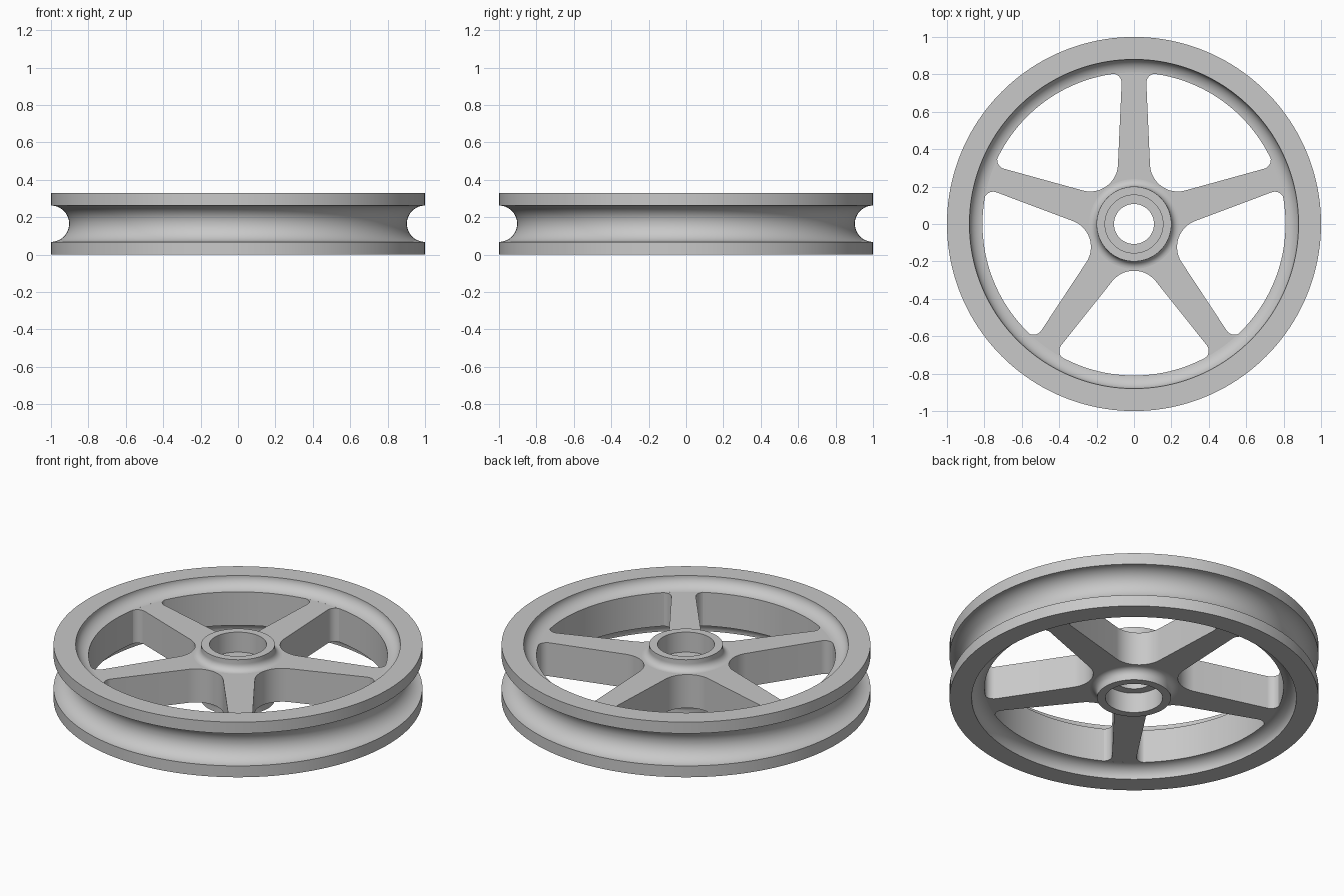
import bpy, bmesh
from math import sin, cos, radians, degrees, atan, atan2, sqrt

cube = bpy.data.objects.get("Cube")
if cube:
    bpy.data.objects.remove(cube, do_unlink=True)

HEIGHT = 0.33
MID = HEIGHT / 2
WEB_LOW, WEB_TOP = 0.065, 0.265

metal = bpy.data.materials.new("light grey metal")
metal.use_nodes = True
metal.diffuse_color = (0.58, 0.58, 0.58, 1)
metal.node_tree.nodes["Principled BSDF"].inputs["Base Color"].default_value = metal.diffuse_color


def polar(angle, radius, cx=0.0, cy=0.0):
    a = radians(angle)
    return cx + radius * cos(a), cy + radius * sin(a)


def arc(cx, cy, rx, ry, start, end, steps):
    """Elliptical arc points, angles in degrees."""
    angles = [radians(start + (end - start) * i / steps) for i in range(steps + 1)]
    return [(cx + rx * cos(a), cy + ry * sin(a)) for a in angles]


def smooth(obj):
    bpy.ops.object.select_all(action="DESELECT")
    obj.select_set(True)
    bpy.context.view_layer.objects.active = obj
    bpy.ops.object.shade_smooth_by_angle(angle=radians(28))


def lathe(name, half_profile, segments=160):
    """Revolve a closed (radius, z) profile, given for the upper half and mirrored."""
    profile = half_profile + [(r, HEIGHT - z) for r, z in reversed(half_profile)]
    bm = bmesh.new()
    rings = []
    for i in range(segments):
        c, s = polar(360 * i / segments, 1)
        rings.append([bm.verts.new((r * c, r * s, z)) for r, z in profile])
    n = len(profile)
    for i, ring in enumerate(rings):
        nxt = rings[(i + 1) % segments]
        for j in range(n):
            k = (j + 1) % n
            bm.faces.new((ring[j], nxt[j], nxt[k], ring[k]))
    bmesh.ops.recalc_face_normals(bm, faces=bm.faces)
    mesh = bpy.data.meshes.new(name)
    bm.to_mesh(mesh)
    bm.free()
    mesh.materials.append(metal)
    obj = bpy.data.objects.new(name, mesh)
    bpy.context.collection.objects.link(obj)
    smooth(obj)


# Rim: inner wall, concave fillet, flat flange, outer band, round rope groove
fillet = arc(0.805, HEIGHT, 0.075, HEIGHT - WEB_TOP, -86, 0, 12)
groove = arc(1.0, MID, 0.097, 0.097, 90, 176, 14)
lathe("grooved_rim", fillet + [(1.0, HEIGHT)] + groove)

# Hub: bore with a counterbore at each end, fillet spreading onto the web
hub_fillet = arc(0.24, WEB_TOP + 0.04, 0.04, 0.04, 180, 270, 8)
lathe("hub", [(0.107, MID + 0.045), (0.155, MID + 0.045), (0.155, HEIGHT),
              (0.2, HEIGHT)] + hub_fillet + [(0.235, MID + 0.09)])


# Spoked web: a disc with five rounded windows between tapered spokes
def window_outline():
    """Outline beside a spoke at angle 0, mirrored about the 36 degree line."""
    base, taper = 0.1, 0.045          # spoke half width = base - taper * distance
    tilt = degrees(atan(taper))
    stretch = sqrt(1 + taper ** 2)
    inner, outer, corner = 0.25, 0.813, 0.05
    sx, sy = polar(36, 1)
    side = sy + taper * sx
    big = (base - side * inner) / (side - stretch)   # arc tangent to both spokes
    cx, cy = polar(36, inner + big)
    half = arc(cx, cy, big, big, 216, 270 - tilt, 14)
    reach, v = outer - corner, base
    for _ in range(20):                              # settle the corner centre
        u = sqrt(reach ** 2 - v ** 2)
        v = base - taper * u + corner * stretch
    turn = degrees(atan2(v, u))
    half += arc(u, v, corner, corner, 270 - tilt, 360 + turn, 12)
    half += arc(0, 0, outer, outer, turn, 36, 14)[1:]
    mirrored = []
    for x, y in reversed(half[1:-1]):
        mirrored.append(polar(72 - degrees(atan2(y, x)), sqrt(x * x + y * y)))
    return half + mirrored


def add_spline(curve, points):
    spline = curve.splines.new("POLY")
    spline.points.add(len(points) - 1)
    for p, (x, y) in zip(spline.points, points):
        p.co = (x, y, 0, 1)
    spline.use_cyclic_u = True


curve = bpy.data.curves.new("web_outline", "CURVE")
curve.dimensions = "2D"
curve.fill_mode = "BOTH"
curve.extrude = (WEB_TOP - WEB_LOW) / 2
add_spline(curve, arc(0, 0, 0.85, 0.85, 0, 357.5, 143))
add_spline(curve, arc(0, 0, 0.18, 0.18, 0, 355, 71))
for k in range(5):
    turn = 18 + 72 * k
    add_spline(curve, [(x * cos(radians(turn)) - y * sin(radians(turn)),
                        x * sin(radians(turn)) + y * cos(radians(turn)))
                       for x, y in window_outline()])
web = bpy.data.objects.new("spoked_web", curve)
web.location.z = MID
bpy.context.collection.objects.link(web)
bpy.ops.object.select_all(action="DESELECT")
web.select_set(True)
bpy.context.view_layer.objects.active = web
bpy.ops.object.convert(target="MESH")
web = bpy.context.view_layer.objects.active
web.data.materials.clear()
web.data.materials.append(metal)
smooth(web)
